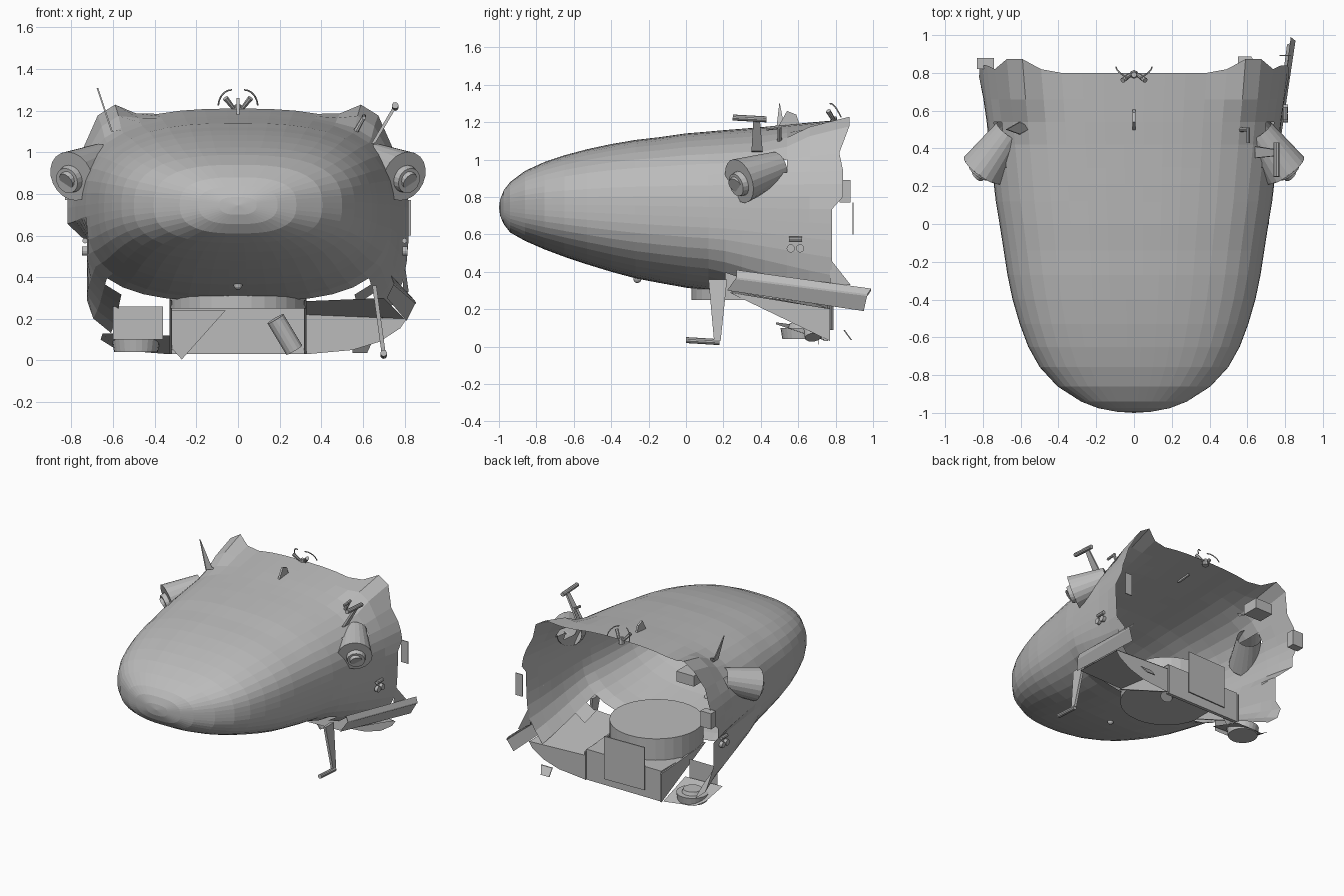
import bpy, bmesh, math
from mathutils import Vector, Matrix
from mathutils.geometry import intersect_point_line

if "Cube" in bpy.data.objects:
    bpy.data.objects.remove(bpy.data.objects["Cube"])

grey = bpy.data.materials.new("hull grey")
grey.diffuse_color = (0.5, 0.5, 0.5, 1)
grey.use_nodes = True
grey.node_tree.nodes["Principled BSDF"].inputs["Base Color"].default_value = grey.diffuse_color


def finish(name, bm):
    me = bpy.data.meshes.new(name)
    bm.to_mesh(me)
    bm.free()
    me.materials.append(grey)
    ob = bpy.data.objects.new(name, me)
    bpy.context.collection.objects.link(ob)
    return ob


def box(name, lo, hi):
    bm = bmesh.new()
    lo, hi = Vector(lo), Vector(hi)
    m = Matrix.Translation((lo + hi) / 2) @ Matrix.Diagonal((*(hi - lo), 1))
    bmesh.ops.create_cube(bm, size=1, matrix=m)
    return finish(name, bm)


def tube(name, p, q, r1, r2, sides=16, caps=True):
    bm = bmesh.new()
    p, q = Vector(p), Vector(q)
    rot = (q - p).to_track_quat('Z', 'Y').to_matrix().to_4x4()
    bmesh.ops.create_cone(bm, cap_ends=caps, segments=sides, radius1=r1, radius2=r2,
                          depth=(q - p).length, matrix=Matrix.Translation((p + q) / 2) @ rot)
    return finish(name, bm)


def ball(name, c, r):
    bm = bmesh.new()
    bmesh.ops.create_uvsphere(bm, u_segments=14, v_segments=8, radius=r, matrix=Matrix.Translation(c))
    return finish(name, bm)


def plate(name, pts, depth=(0, 0, 0)):
    bm = bmesh.new()
    f = bm.faces.new([bm.verts.new(p) for p in pts])
    if any(depth):
        g = bmesh.ops.extrude_face_region(bm, geom=[f], use_keep_orig=True)
        bmesh.ops.translate(bm, vec=depth, verts=[v for v in g['geom'] if isinstance(v, bmesh.types.BMVert)])
        bmesh.ops.recalc_face_normals(bm, faces=bm.faces)
    return finish(name, bm)


def wire(name, pts, r):
    cu = bpy.data.curves.new(name, 'CURVE')
    cu.dimensions = '3D'
    cu.bevel_depth, cu.bevel_resolution = r, 1
    sp = cu.splines.new('POLY')
    sp.points.add(len(pts) - 1)
    for pt, c in zip(sp.points, pts):
        pt.co = (*c, 1)
    cu.materials.append(grey)
    bpy.context.collection.objects.link(bpy.data.objects.new(name, cu))


# hull shell: y, half width, top z, bottom z
ST = [(-.994, .09, .785, .70), (-.975, .19, .835, .655), (-.94, .28, .88, .61), (-.86, .405, .94, .565),
      (-.757, .50, .987, .52), (-.65, .56, 1.023, .48), (-.53, .605, 1.055, .44), (-.4, .643, 1.083, .40),
      (-.27, .67, 1.105, .365), (-.14, .69, 1.12, .34), (0, .712, 1.14, .315), (.12, .732, 1.15, .30),
      (.21, .742, 1.158, .285), (.3, .753, 1.165, .245), (.42, .767, 1.175, .19), (.54, .78, 1.187, .135),
      (.66, .797, 1.198, .08), (.77, .82, 1.21, .03)]
N = 48
POD_F, POD_B = Vector((.80, .285, .885)), Vector((.655, .49, .96))


def rear_y(x, z):
    if z > .98:
        return .80
    if x < 0 and .35 < z < .62:
        return .70
    if z > .75:
        return .84
    return .78 if z > .3 else .76


bm = bmesh.new()
rings = []
for k, (y, w, zt, zb) in enumerate(ST):
    zc = .75 - .05 * (y + 1) / 1.8
    ring = []
    for i in range(N):
        a = 2 * math.pi * (i + .5) / N
        c, s = math.cos(a), math.sin(a)
        n = 2.7 if (s > 0 or y < .2) else 3.1
        r = (abs(c) ** n + abs(s) ** n) ** (-1 / n)
        x, z = w * r * c, zc + r * s * ((zt - zc) if s > 0 else (zc - zb))
        if z < .64:
            x = max(x, -.725)
        yy = rear_y(x, z) if k == len(ST) - 1 else y
        # torn upper corners flare outwards towards the rear
        g = max(0, 1 - abs(math.atan2(s, abs(c)) - math.radians(45)) / math.radians(14)) * max(0, (y - .5) / .27)
        ring.append(bm.verts.new((x, yy + .1 * g * (k == len(ST) - 1), z + .15 * g)))
    rings.append(ring)
nose = bm.verts.new((0, -1, .745))
for i in range(N):
    bm.faces.new((nose, rings[0][(i + 1) % N], rings[0][i]))
for A, B in zip(rings, rings[1:]):
    for i in range(N):
        j = (i + 1) % N
        m = (A[i].co + A[j].co + B[i].co + B[j].co) / 4
        if m.y > .2 and m.z < .45 and -.6 < m.x < .71 and (m.x < .6 or m.z < .28):   # open belly bay
            continue
        p = Vector((abs(m.x), m.y, m.z))
        near, t = intersect_point_line(p, POD_B, POD_F)
        if 0 <= t <= 1 and (near - p).length < .07:   # pod openings
            continue
        bm.faces.new((A[i], A[j], B[j], B[i]))
bmesh.ops.recalc_face_normals(bm, faces=bm.faces)
finish("hull_shell", bm)

# parts found on both sides
for s, side in ((1, "right"), (-1, "left")):
    f, b = Vector((s * POD_F.x, *POD_F.yz)), Vector((s * POD_B.x, *POD_B.yz))
    d = (f - b).normalized()
    drop = Vector((s * .01, 0, -.015))
    tube(side + "_side_pod", b, f, .085, .122, 20, caps=False)
    tube(side + "_pod_face", f - d * .004, f, .122, .122, 20)
    tube(side + "_pod_ring", f - d * .02 + drop, f + d * .022 + drop, .07, .062, 18)
    tube(side + "_pod_lens", f, f + d * .03 + drop, .042, .042, 14)
    xs = .8 if s > 0 else .735
    for yy in (.56, .61):
        tube(side + "_port_ring", (s * (xs - .01), yy, .525), (s * (xs + .015), yy, .525), .022, .022, 12)
    tube(side + "_port_bar", (s * xs, .55, .575), (s * xs, .62, .575), .013, .013, 8)
    # roof whisker pair
    wire(side + "_whisker", [(s * (.03 + .065 * math.sin(t * .3)), .77 + .012 * t, 1.22 + .08 * math.cos(t * .3))
                             for t in range(6)], .004)
    tube(side + "_whisker_stem", (s * .02, .79, 1.21), (s * .06, .76, 1.26), .01, .014, 8)
tube("whisker_base", (0, .79, 1.18), (0, .79, 1.23), .025, .015, 8)

# antennas
plate("upper_mast", [(.64, .35, 1.04), (.64, .41, 1.04), (.74, .395, 1.21), (.74, .36, 1.21)], (.02, 0, .005))
tube("upper_mast_bar", (.755, .25, 1.225), (.755, .43, 1.215), .016, .016, 10)
plate("lower_mast", [(.645, .12, .36), (.645, .22, .36), (.69, .185, .03), (.69, .15, .03)], (.02, 0, 0))
tube("lower_mast_bar", (.70, 0, .035), (.70, .18, .024), .016, .016, 10)
plate("left_spike", [(-.61, .475, 1.10), (-.54, .51, 1.11), (-.61, .54, 1.10), (-.68, .5, 1.31)], (.008, 0, 0))
tube("small_mast", (.56, .5, 1.09), (.605, .5, 1.17), .013, .01, 8)
tube("small_mast_bar", (.605, .43, 1.165), (.605, .51, 1.175), .01, .01, 8)
plate("roof_fin", [(-.007, .49, 1.17), (-.007, .61, 1.18), (-.007, .59, 1.24), (-.007, .54, 1.26)], (.014, 0, 0))
ball("belly_lamp", (0, -.26, .362), .022)

# bent side flange on the right
plate("side_flange_top", [(.735, .27, .41), (.83, .99, .31), (.855, .97, .28), (.75, .27, .37)], (0, 0, -.01))
plate("side_flange_bottom", [(.75, .27, .37), (.855, .97, .28), (.81, .95, .19), (.715, .22, .30)])
plate("flange_brace", [(.80, .77, .47), (.82, .88, .33), (.79, .77, .33)])

# belly bay: floor, bulkheads and wedge webs
plate("right_floor", [(.33, .25, .285), (.70, .24, .30), (.80, .77, .20), (.33, .77, .22)])
plate("right_bulkhead", [(.33, .765, .22), (.81, .765, .20), (.78, .765, .155), (.68, .765, .09), (.55, .765, .05), (.33, .765, .03)])
plate("left_floor", [(-.33, .48, .12), (-.65, .48, .13), (-.66, .70, .10), (-.58, .72, .05), (-.33, .75, .03)])
plate("left_front_wall", [(-.36, .47, .10), (-.6, .47, .10), (-.6, .47, .26), (-.36, .47, .26)])
for x in (.33, -.33):
    plate("bay_web", [(x, .23, .29), (x, .77, .25), (x, .77, .03)], (-.012 if x > 0 else .012, 0, 0))
tube("turret_drum", (0, .36, .25), (0, .36, .43), .33, .33, 32)
box("bay_bulkhead", (-.32, .735, .03), (.32, .76, .25))
box("bay_deck", (-.32, .5, .25), (.32, .76, .265))
plate("bay_back_panel", [(-.19, .77, .09), (.15, .78, .09), (.15, .78, .42), (-.19, .77, .42)], (0, .008, 0))
plate("bay_left_flap", [(-.32, .71, .06), (-.27, .71, .005), (-.06, .7, .24), (-.32, .7, .24)])
tube("bay_canister", (.18, .66, .2), (.27, .68, .05), .045, .045, 14)
tube("landing_pad", (-.49, .62, .04), (-.49, .62, .10), .105, .115, 24)
tube("landing_pad_cap", (-.49, .62, .10), (-.49, .62, .125), .075, .065, 24)

# loose broken plates around the rear edge
box("left_rim_box", (-.83, .82, .77), (-.74, .88, .89))
box("roof_inner_box", (-.62, .66, 1.01), (-.47, .79, 1.09))
plate("right_rim_plate", [(.77, .89, .6), (.83, .89, .6), (.83, .89, .77), (.77, .89, .77)], (0, .006, 0))
plate("loose_shard", [(.55, .88, .035), (.62, .88, .035), (.645, .84, .09), (.55, .84, .09)], (0, .008, 0))
